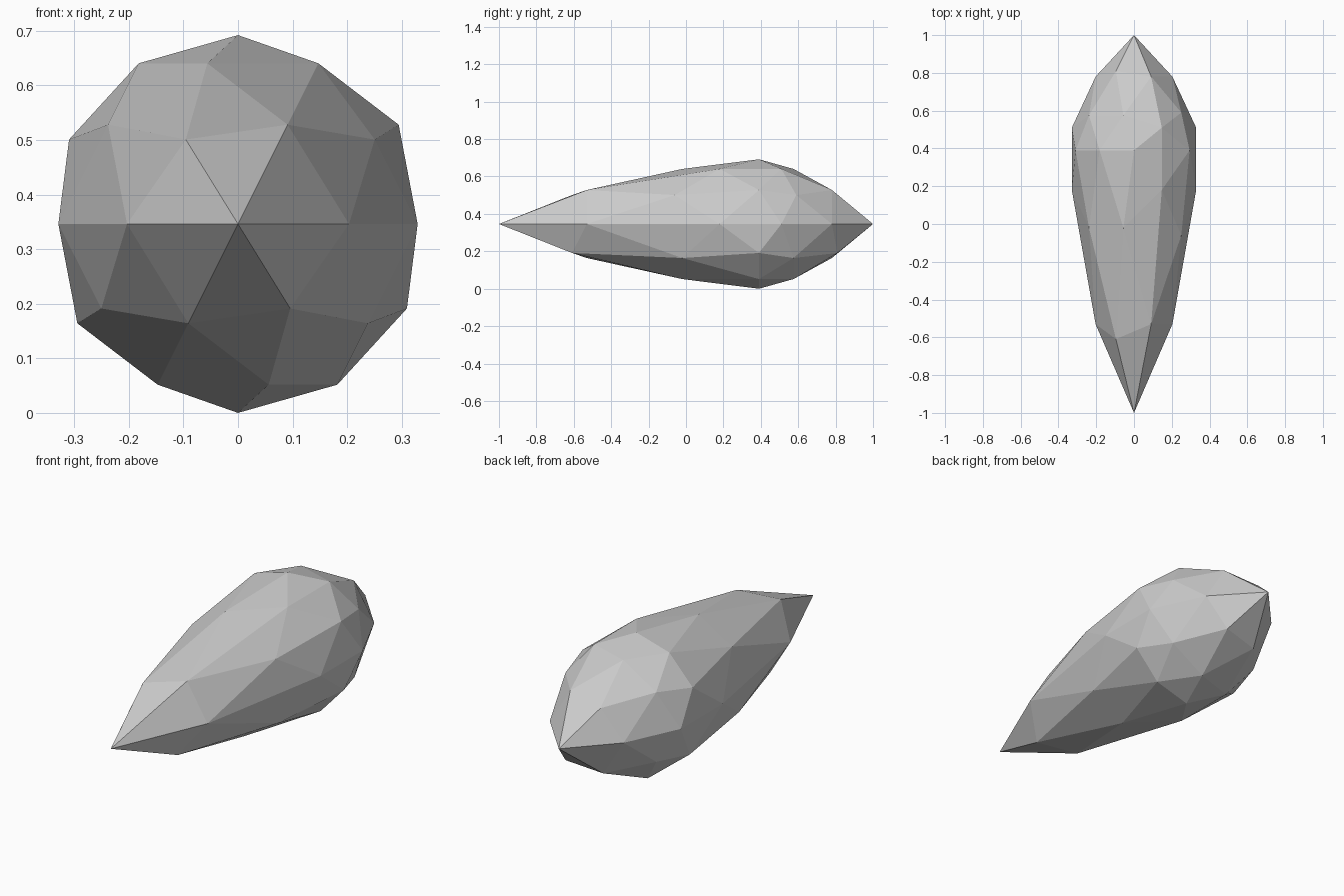
import bpy
import bmesh
from math import pi
from mathutils import Matrix

RADIUS = 0.346

cube = bpy.data.objects.get("Cube")
if cube:
    bpy.data.objects.remove(cube, do_unlink=True)

# Grey stone colour
stone = bpy.data.materials.new("grey_stone")
stone.use_nodes = True
colour = (0.6, 0.6, 0.6, 1)
stone.diffuse_color = colour
stone.node_tree.nodes["Principled BSDF"].inputs["Base Color"].default_value = colour

# Lengthwise stretch: unit sphere depth -> final depth (long tip at the front)
STRETCH = [(-1, -1), (-0.851, -0.61), (-0.809, -0.53), (-0.526, -0.06),
           (-0.5, -0.02), (-0.309, 0.18), (0, 0.39), (0.309, 0.51),
           (0.5, 0.575), (0.526, 0.59), (0.809, 0.78), (0.851, 0.81), (1, 1)]


def stretch(y):
    for (a, fa), (b, fb) in zip(STRETCH, STRETCH[1:]):
        if y <= b:
            return fa + (fb - fa) * (y - a) / (b - a)
    return STRETCH[-1][1]


# Faceted shard: a low-poly icosphere drawn out to a point at each end
bm = bmesh.new()
bmesh.ops.create_icosphere(bm, subdivisions=2, radius=1, matrix=Matrix.Rotation(pi, 4, "Z"))
for v in bm.verts:
    v.co = (v.co.x * RADIUS, stretch(v.co.y), v.co.z * RADIUS + RADIUS)
bmesh.ops.recalc_face_normals(bm, faces=bm.faces)
for face in bm.faces:
    face.smooth = False

mesh = bpy.data.meshes.new("faceted_shard")
bm.to_mesh(mesh)
bm.free()
mesh.materials.append(stone)
shard = bpy.data.objects.new("faceted_shard", mesh)
bpy.context.collection.objects.link(shard)
